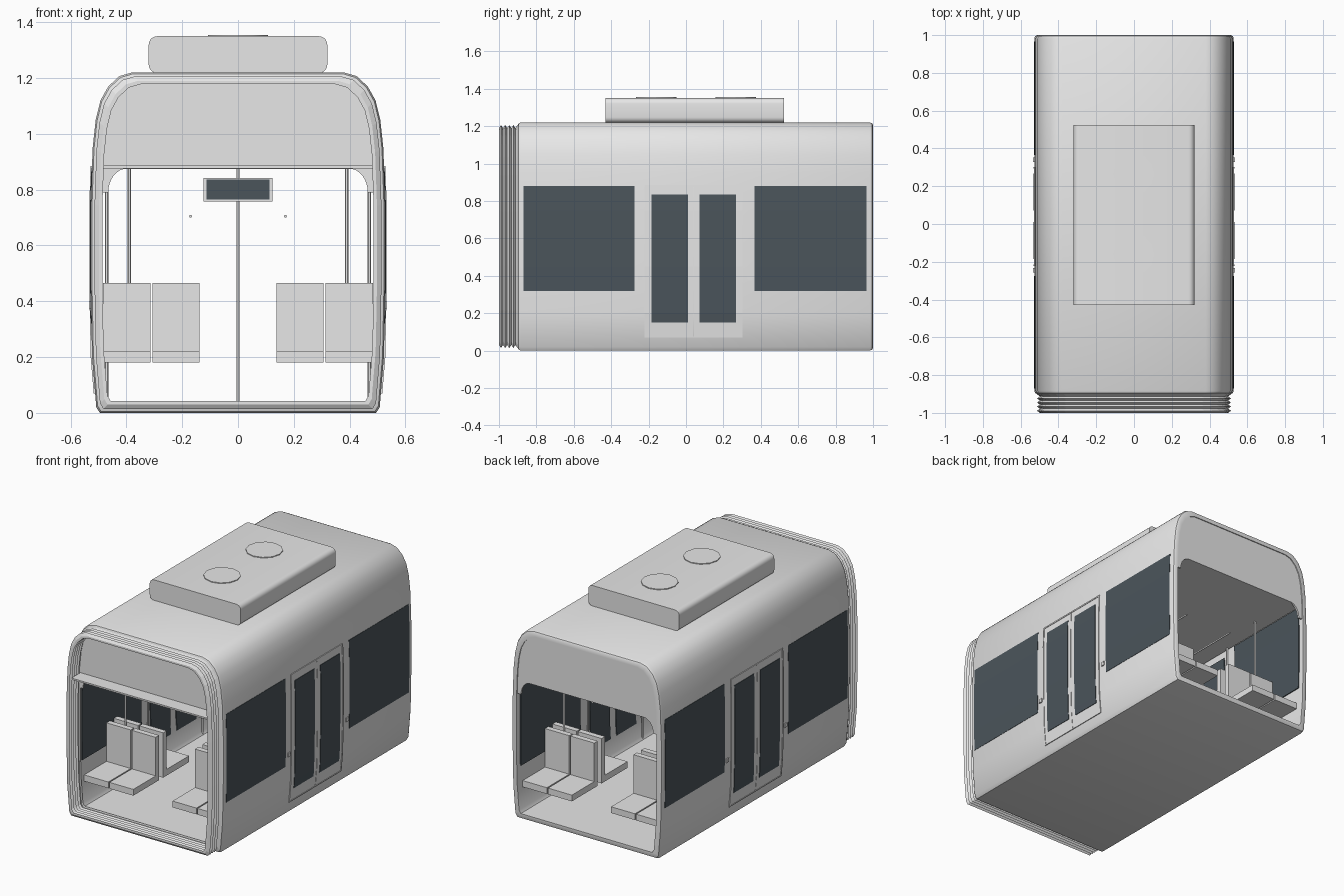
import bpy, bmesh, math
from mathutils import Matrix

if "Cube" in bpy.data.objects:
    bpy.data.objects.remove(bpy.data.objects["Cube"], do_unlink=True)


def material(name, colour):
    m = bpy.data.materials.new(name)
    m.use_nodes = True
    m.diffuse_color = colour
    m.node_tree.nodes["Principled BSDF"].inputs["Base Color"].default_value = colour
    return m


GREY = material("light_grey", (0.8, 0.8, 0.8, 1))
GLASS = material("dark_glass", (0.07, 0.09, 0.105, 1))

# Half cross-section of the carriage: half width, height
PROFILE = [(.495, 0), (.508, .02), (.523, .2), (.528, .45), (.528, .75), (.521, .95),
           (.51, 1.05), (.493, 1.12), (.465, 1.17), (.425, 1.207), (.38, 1.22)]
MID = .61


def half_section(inset):
    return [(x * (1 - inset / .53), MID + (z - MID) * (1 - inset / MID)) for x, z in PROFILE]


def half_width(z):
    for (x0, z0), (x1, z1) in zip(PROFILE, PROFILE[1:]):
        if z0 <= z <= z1:
            return x0 + (x1 - x0) * (z - z0) / (z1 - z0)
    return PROFILE[-1][0]


def finish(bm, name, mat, smooth=False):
    bmesh.ops.recalc_face_normals(bm, faces=bm.faces[:])
    me = bpy.data.meshes.new(name)
    bm.to_mesh(me)
    bm.free()
    me.materials.append(mat)
    ob = bpy.data.objects.new(name, me)
    bpy.context.collection.objects.link(ob)
    if smooth:
        bpy.ops.object.select_all(action='DESELECT')
        ob.select_set(True)
        bpy.context.view_layer.objects.active = ob
        bpy.ops.object.shade_smooth_by_angle(angle=math.radians(30))
    return ob


def tunnel(name, stations, smooth):
    """Closed shell through rings given as (y, inset)."""
    bm = bmesh.new()
    rings = []
    for y, inset in stations:
        half = half_section(inset)
        loop = half + [(-x, z) for x, z in reversed(half)]
        rings.append([bm.verts.new((x, y, z)) for x, z in loop])
    n = len(rings[0])
    for a, b in zip(rings, rings[1:] + rings[:1]):
        for i in range(n):
            j = (i + 1) % n
            bm.faces.new((a[i], a[j], b[j], b[i]))
    return finish(bm, name, GREY, smooth)


def box(name, x, y, z, mat=GREY, bevel=0):
    bm = bmesh.new()
    bmesh.ops.create_cube(bm, size=1)
    for v in bm.verts:
        v.co = [lo + (c + .5) * (hi - lo) for c, (lo, hi) in zip(v.co, (x, y, z))]
    if bevel:  # round the lengthwise edges only
        along = [e for e in bm.edges if abs(e.verts[0].co.y - e.verts[1].co.y) > .01]
        bmesh.ops.bevel(bm, geom=along, offset=bevel, segments=5, profile=.5, affect='EDGES')
    return finish(bm, name, mat, bevel > 0)


def rod(name, start, length, radius, axis='Z', sides=12):
    bm = bmesh.new()
    bmesh.ops.create_cone(bm, cap_ends=True, segments=sides, radius1=radius, radius2=radius,
                          depth=length, matrix=Matrix.Translation((0, 0, length / 2)))
    if axis == 'Y':
        bmesh.ops.rotate(bm, verts=bm.verts, matrix=Matrix.Rotation(-math.pi / 2, 3, 'X'))
    bmesh.ops.translate(bm, verts=bm.verts, vec=start)
    return finish(bm, name, GREY, True)


def wall_plate(name, side, y, z, low, high, mat):
    """Thin plate following the wall, between two offsets from its outer face."""
    bm = bmesh.new()
    levels = [z[0]] + [p[1] for p in PROFILE if z[0] < p[1] < z[1]] + [z[1]]
    rows = [[bm.verts.new((side * (half_width(h) + off), yy, h))
             for yy, off in ((y[0], low), (y[0], high), (y[1], high), (y[1], low))] for h in levels]
    for a, b in zip(rows, rows[1:]):
        for i in range(4):
            j = (i + 1) % 4
            bm.faces.new((a[i], a[j], b[j], b[i]))
    bm.faces.new(rows[0])
    bm.faces.new(rows[-1])
    return finish(bm, name, mat)


# Body shell with rounded end rims
tunnel("body_shell", [(-.9, .035), (-.9, .014), (-.895, .005), (-.882, 0), (.982, 0),
                      (.995, .005), (1, .014), (1, .035)], True)

# Folded gangway bellows
TEETH = 5
folds = [(-1 + .11 * i / (2 * TEETH), .014 if i % 2 else .03) for i in range(2 * TEETH + 1)]
tunnel("gangway_bellows", folds + [(y, d + .012) for y, d in reversed(folds)], False)


# End headers with a rounded opening, and the ceiling between them
def header(name, y):
    upper = [(half_width(.79) * .935, .79)] + [p for p in half_section(.034) if p[1] > .79]
    arc = [(.40 + .065 * math.cos(t), .79 + .085 * math.sin(t))
           for t in (math.pi / 2 * k / 8 for k in range(8, -1, -1))]
    right = upper
    outline = right + [(-x, z) for x, z in reversed(right)]
    outline += [(-x, z) for x, z in reversed(arc)] + arc
    bm = bmesh.new()
    face = bm.faces.new([bm.verts.new((x, y, z)) for x, z in outline])
    out = bmesh.ops.extrude_face_region(bm, geom=[face])
    bmesh.ops.translate(bm, vec=(0, .012, 0),
                        verts=[v for v in out["geom"] if isinstance(v, bmesh.types.BMVert)])
    finish(bm, name, GREY)


header("front_header", -.895)
header("rear_header", .982)
box("ceiling", (-.482, .482), (-.985, .982), (.876, .886))

# Roof unit and fan covers
box("roof_unit", (-.32, .32), (-.43, .525), (1.218, 1.35), bevel=.03)
for y in (-.16, .265):
    rod("fan_cover", (0, y, 1.345), .01, .108)

# Windows and double doors on both sides
for side, label in ((1, "left"), (-1, "right")):
    for y in ((-.87, -.275), (.365, .965)):
        wall_plate(label + "_window", side, y, (.32, .88), -.002, .002, GLASS)
        wall_plate(label + "_window_inside", side, y, (.32, .874), -.041, -.033, GLASS)
    for y in ((-.214, .037), (.043, .294)):
        wall_plate(label + "_door_leaf", side, y, (.076, .876), -.002, .002, GREY)
        pane = (y[0] + .029, y[1] - .026)
        wall_plate(label + "_door_pane", side, pane, (.15, .835), -.001, .005, GLASS)
        wall_plate(label + "_door_pane_inside", side, pane, (.15, .835), -.041, -.033, GLASS)
    for y in ((-.222, -.214), (.294, .302)):
        wall_plate(label + "_door_post", side, y, (.07, .885), -.002, .005, GREY)
    for z in ((.07, .076), (.876, .885)):
        wall_plate(label + "_door_rail", side, (-.214, .294), z, -.002, .005, GREY)
    for y in (-.245, .34):
        wall_plate(label + "_door_button", side, (y - .012, y + .012), (.375, .4), -.002, .007, GREY)

    # Back-to-back seat pairs with a pole on top
    for centre in (-.575, .67):
        for facing in (-1, 1):
            for x0, x1 in ((.138, .306), (.314, .484)):
                xs = sorted((side * x0, side * x1))
                ys = [sorted(centre + facing * d for d in pair) for pair in ((.02, .055), (.055, .28))]
                box(label + "_seat_back", xs, ys[0], (.18, .465))
                box(label + "_seat_cushion", xs, ys[1], (.18, .22))
        rod(label + "_seat_pole", (side * .39, centre, .3), .577, .006)

    # Door-side poles and overhead handrail
    for y in (-.235, .315):
        rod(label + "_door_pole", (side * .47, y, .036), .84, .006)
    rod(label + "_handrail", (side * .17, -.6, .705), 1.3, .005, 'Y')

# Central pole and hanging display
rod("centre_pole", (0, .04, .036), .84, .006)
box("display_case", (-.123, .123), (.005, .075), (.757, .842))
for y in ((.001, .006), (.074, .079)):
    box("display_screen", (-.113, .113), y, (.764, .836), GLASS)
